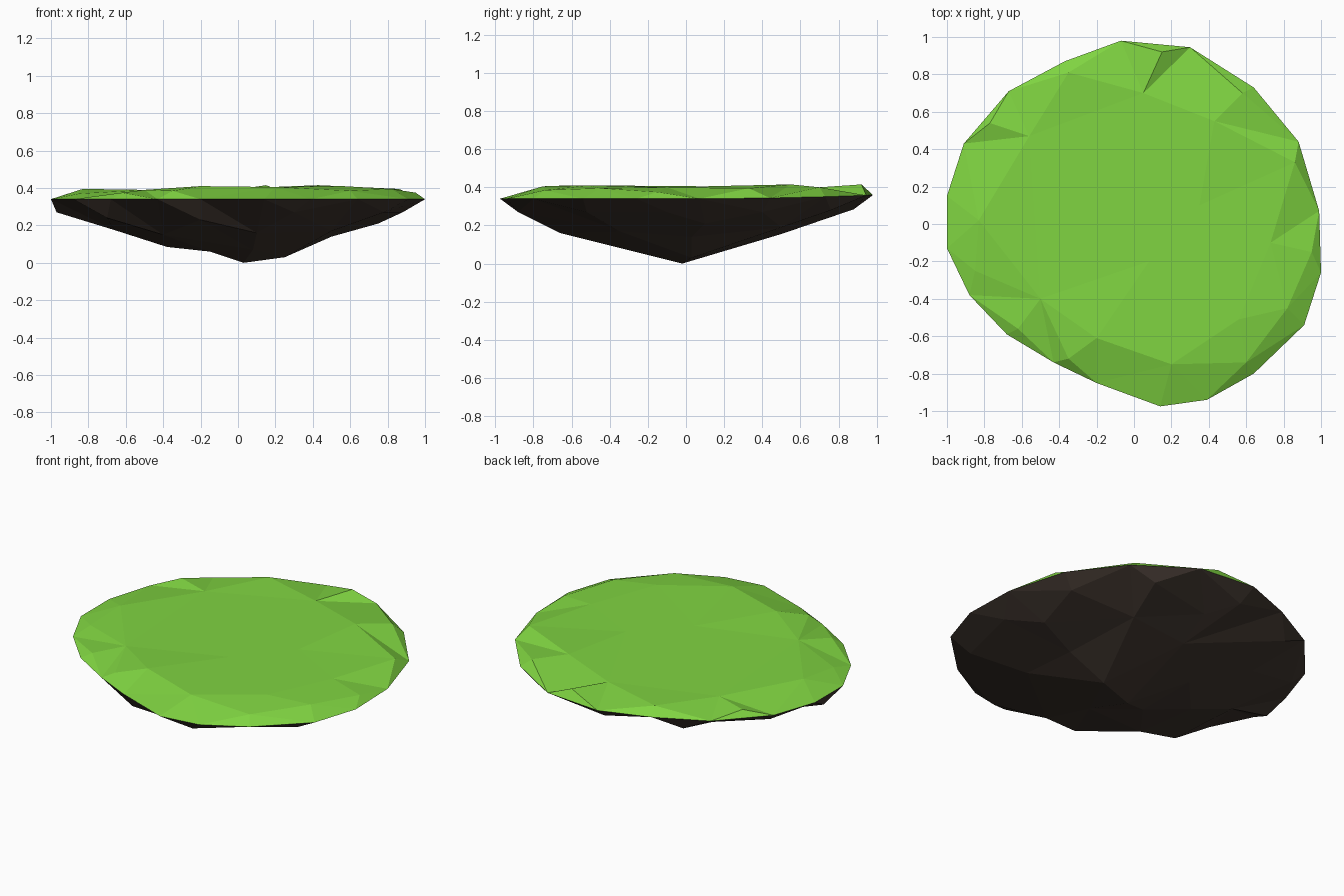
import bpy
from mathutils import Vector
from mathutils.geometry import delaunay_2d_cdt

cube = bpy.data.objects.get("Cube")
if cube:
    bpy.data.objects.remove(cube, do_unlink=True)


def make_material(name, colour):
    mat = bpy.data.materials.new(name)
    mat.use_nodes = True
    mat.diffuse_color = colour
    mat.node_tree.nodes["Principled BSDF"].inputs["Base Color"].default_value = colour
    return mat


def faceted_shell(name, rim, inner, mat, flip=False):
    """Triangulate the rim and inner points as one faceted surface."""
    points = rim + inner
    flat = [Vector(p[:2]) for p in points]
    verts, _, faces, sources, _, _ = delaunay_2d_cdt(
        flat, [], [list(range(len(rim)))], 1, 0.0001)
    coords = [(v.x, v.y, points[src[0]][2]) for v, src in zip(verts, sources)]
    if flip:
        faces = [f[::-1] for f in faces]
    mesh = bpy.data.meshes.new(name)
    mesh.from_pydata(coords, [], faces)
    mesh.materials.append(mat)
    obj = bpy.data.objects.new(name, mesh)
    bpy.context.collection.objects.link(obj)
    return obj


# Shared rim, counter-clockwise, rising slightly towards the back
outline = [
    (-.07, .98), (-.37, .87), (-.67, .71), (-.91, .43), (-1, .15),
    (-1, -.13), (-.88, -.38), (-.68, -.59), (-.43, -.74), (-.2, -.85),
    (.14, -.975), (.39, -.94), (.64, -.8), (.91, -.54), (1, -.26),
    (.99, .07), (.88, .44), (.64, .73), (.3, .945),
]
rim = [(x, y, .34 + .02 * max(y, 0) ** 2) for x, y in outline]

# Grass: bevelled edge points, then the gently uneven plateau
grass_points = [
    (.15, .92, .415), (-.35, .81, .40), (-.77, .54, .385), (-.83, .02, .395),
    (-.85, -.25, .37), (-.62, -.56, .375), (-.35, -.72, .385),
    (.2, -.75, .405), (.6, -.74, .385), (.82, -.45, .395), (.95, -.15, .375),
    (.86, .33, .395), (.58, .7, .40),
    (-.56, .47, .385), (.05, .7, .40), (.43, .55, .415), (.35, .1, .405),
    (.73, -.1, .40), (.08, -.2, .40), (.56, -.51, .41), (-.2, -.61, .41),
    (-.5, -.4, .39),
]

# Rock: outer lip, sloping middle, and the blunt keel
rock_points = [
    (-.97, .02, .27), (-.85, .38, .285), (-.5, .74, .27), (-.05, .88, .285),
    (.48, .76, .28), (.8, .4, .27), (.88, -.1, .27), (.78, -.52, .27),
    (.3, -.88, .27), (-.2, -.76, .23), (-.7, -.47, .24),
    (-.66, .08, .175), (-.5, .45, .2), (.08, .72, .24), (.42, .5, .19),
    (.75, .1, .21), (.5, -.35, .17), (.1, -.66, .16), (-.4, -.42, .15),
    (.05, .5, .155), (.5, .03, .14), (-.38, .05, .085), (-.2, .25, .105),
    (.25, .03, .03), (.08, -.3, .07), (-.15, -.1, .06), (.03, -.02, 0),
]

grass = make_material("grass green", (.215, .66, .053, 1))
rock = make_material("dark brown earth", (.05, .036, .028, 1))
faceted_shell("grass_top", rim, grass_points, grass)
faceted_shell("rock_underside", rim, rock_points, rock, flip=True)
